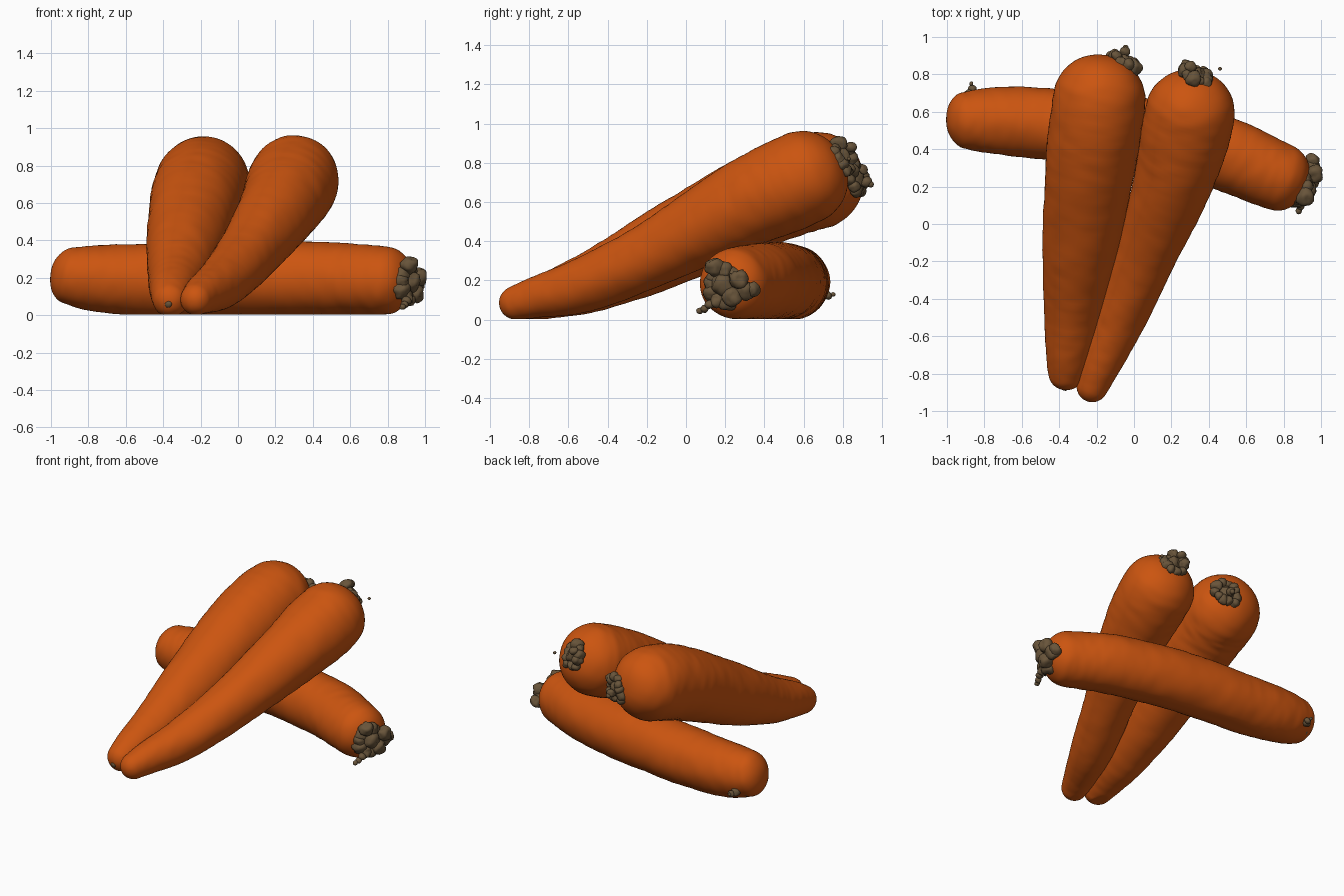
import bpy, bmesh, math, random
from mathutils import Vector, noise

if "Cube" in bpy.data.objects:
    bpy.data.objects.remove(bpy.data.objects["Cube"])

random.seed(4)


def material(name, rgb):
    m = bpy.data.materials.new(name)
    m.diffuse_color = (*rgb, 1)
    m.use_nodes = True
    m.node_tree.nodes["Principled BSDF"].inputs["Base Color"].default_value = m.diffuse_color
    return m


ORANGE = material("carrot orange", (0.60, 0.09, 0.005))
BROWN = material("dry stalk brown", (0.14, 0.09, 0.043))


def finish(bm, name, mat):
    for v in bm.verts:
        v.co.z = max(v.co.z, 0.004)
    bmesh.ops.recalc_face_normals(bm, faces=bm.faces)
    me = bpy.data.meshes.new(name)
    bm.to_mesh(me)
    bm.free()
    me.materials.append(mat)
    for p in me.polygons:
        p.use_smooth = True
    ob = bpy.data.objects.new(name, me)
    bpy.context.collection.objects.link(ob)
    return ob


def spline(pts, t):
    """Catmull-Rom through (x, y, z, radius) points, t in 0..1."""
    n = len(pts) - 1
    i = min(int(t * n), n - 1)
    u = t * n - i
    a, b, c, d = (Vector(pts[min(max(k, 0), n)]) for k in (i - 1, i, i + 1, i + 2))
    return 0.5 * (2 * b + (c - a) * u + (2 * a - 5 * b + 4 * c - d) * u * u
                  + (3 * b - a - 3 * c + d) * u ** 3)


def carrot(name, pts, tip_cap, top_cap, seed, rings=130, segs=56):
    """Loft round sections along the spine, rounding both ends."""
    samples = [spline(pts, 0.5 - 0.5 * math.cos(math.pi * i / rings)) for i in range(rings + 1)]
    pos = [s.to_3d() for s in samples]
    dist = [0]
    for a, b in zip(pos, pos[1:]):
        dist.append(dist[-1] + (b - a).length)
    bm = bmesh.new()
    loops = []
    for i in range(1, rings):
        tan = (pos[i + 1] - pos[i - 1]).normalized()
        side = tan.cross(Vector((0, 0, 1))).normalized()
        up = side.cross(tan)
        r = samples[i][3]
        for s, cap in ((dist[i], tip_cap), (dist[-1] - dist[i], top_cap)):
            if s < cap:
                r *= (1 - (1 - s / cap) ** 2.2) ** (1 / 2.2)
        loop = []
        for k in range(segs):
            a = math.tau * k / segs
            d = side * math.cos(a) + up * math.sin(a)
            # broad waviness plus fine creases running round the root
            w = noise.noise(Vector((d.dot(side) * 1.2, d.dot(up) * 1.2, dist[i] * 4 + seed))) * 0.022
            w += noise.noise(Vector((d.dot(side) * 1.8, d.dot(up) * 1.8, dist[i] * 22 + seed))) * 0.016
            loop.append(bm.verts.new(pos[i] + d * r * (1 + w)))
        loops.append(loop)
    for a, b in zip(loops, loops[1:]):
        for k in range(segs):
            j = (k + 1) % segs
            bm.faces.new((a[k], a[j], b[j], b[k]))
    for loop, p in ((loops[0], pos[0]), (loops[-1], pos[-1])):
        c = bm.verts.new(p)
        for k in range(segs):
            bm.faces.new((loop[k], loop[(k + 1) % segs], c))
    return finish(bm, name, ORANGE)


def lumps(name, balls, rough=0.3):
    """Craggy cluster of noisy balls given as (x, y, z, radius)."""
    bm = bmesh.new()
    for x, y, z, r in balls:
        c = Vector((x, y, z))
        for v in bmesh.ops.create_icosphere(bm, subdivisions=3, radius=1)["verts"]:
            q = c + v.co * r
            v.co = c + v.co * r * (1 + rough * noise.noise(q * 22) + 0.5 * rough * noise.noise(q * 50))
    return finish(bm, name, BROWN)


def crown(name, centre, axis, radius, extra=()):
    """Ring of small lumps around the cut stalk, plus any extra bits."""
    c, n = Vector(centre), Vector(axis).normalized()
    side = n.cross(Vector((0, 0, 1))).normalized()
    up = side.cross(n)
    balls = [(*c, radius * 0.55)]
    for k in range(11):
        a = math.tau * k / 11
        rr = radius * random.uniform(0.5, 0.78)
        p = c + (side * math.cos(a) + up * math.sin(a)) * rr + n * random.uniform(-0.01, 0.035)
        balls.append((*p, radius * random.uniform(0.28, 0.42)))
    return lumps(name, balls + list(extra))


# Carrot lying flat underneath
carrot("lower_carrot", [
    (-1.0, 0.55, 0.235, 0.125), (-0.8, 0.555, 0.20, 0.172), (-0.47, 0.535, 0.19, 0.192),
    (0.0, 0.485, 0.197, 0.196), (0.45, 0.385, 0.197, 0.196), (0.72, 0.275, 0.188, 0.186),
    (0.92, 0.19, 0.178, 0.165)], 0.09, 0.14, 1.0)
crown("lower_crown", (0.905, 0.195, 0.18), (0.92, -0.38, 0), 0.125, [
    (0.94, 0.30, 0.15, 0.05), (0.95, 0.34, 0.155, 0.038),
    (0.90, 0.12, 0.08, 0.025), (0.89, 0.095, 0.055, 0.02), (0.88, 0.07, 0.045, 0.018)])
lumps("lower_tip_roots", [
    (-0.88, 0.69, 0.13, 0.03), (-0.865, 0.725, 0.125, 0.02), (-0.87, 0.75, 0.13, 0.012),
    (-0.92, 0.62, 0.12, 0.035), (-0.91, 0.57, 0.10, 0.025)])

# Two carrots leaning on it, tips to the front
carrot("left_carrot", [
    (-0.37, -0.88, 0.05, 0.075), (-0.355, -0.72, 0.115, 0.115), (-0.325, -0.45, 0.205, 0.158),
    (-0.285, -0.1, 0.37, 0.205), (-0.235, 0.3, 0.575, 0.238), (-0.195, 0.6, 0.695, 0.25),
    (-0.15, 0.90, 0.735, 0.235)], 0.07, 0.25, 7.0)
crown("left_crown", (-0.065, 0.855, 0.715), (0.45, 0.85, 0.05), 0.105, [
    (-0.05, 0.92, 0.70, 0.03), (-0.045, 0.94, 0.69, 0.018)])
carrot("right_carrot", [
    (-0.25, -0.945, 0.065, 0.07), (-0.19, -0.78, 0.11, 0.103), (-0.075, -0.5, 0.185, 0.14),
    (0.065, -0.15, 0.345, 0.168), (0.20, 0.2, 0.54, 0.208), (0.285, 0.52, 0.69, 0.24),
    (0.335, 0.80, 0.81, 0.225)], 0.07, 0.22, 13.0)
crown("right_crown", (0.33, 0.785, 0.82), (0.22, 0.83, 0.5), 0.105, [
    (0.30, 0.84, 0.88, 0.03), (0.46, 0.83, 0.82, 0.01)])

# Thin root ends at the front tips
lumps("left_root_end", [(-0.37, -0.872, 0.06, 0.018)])
